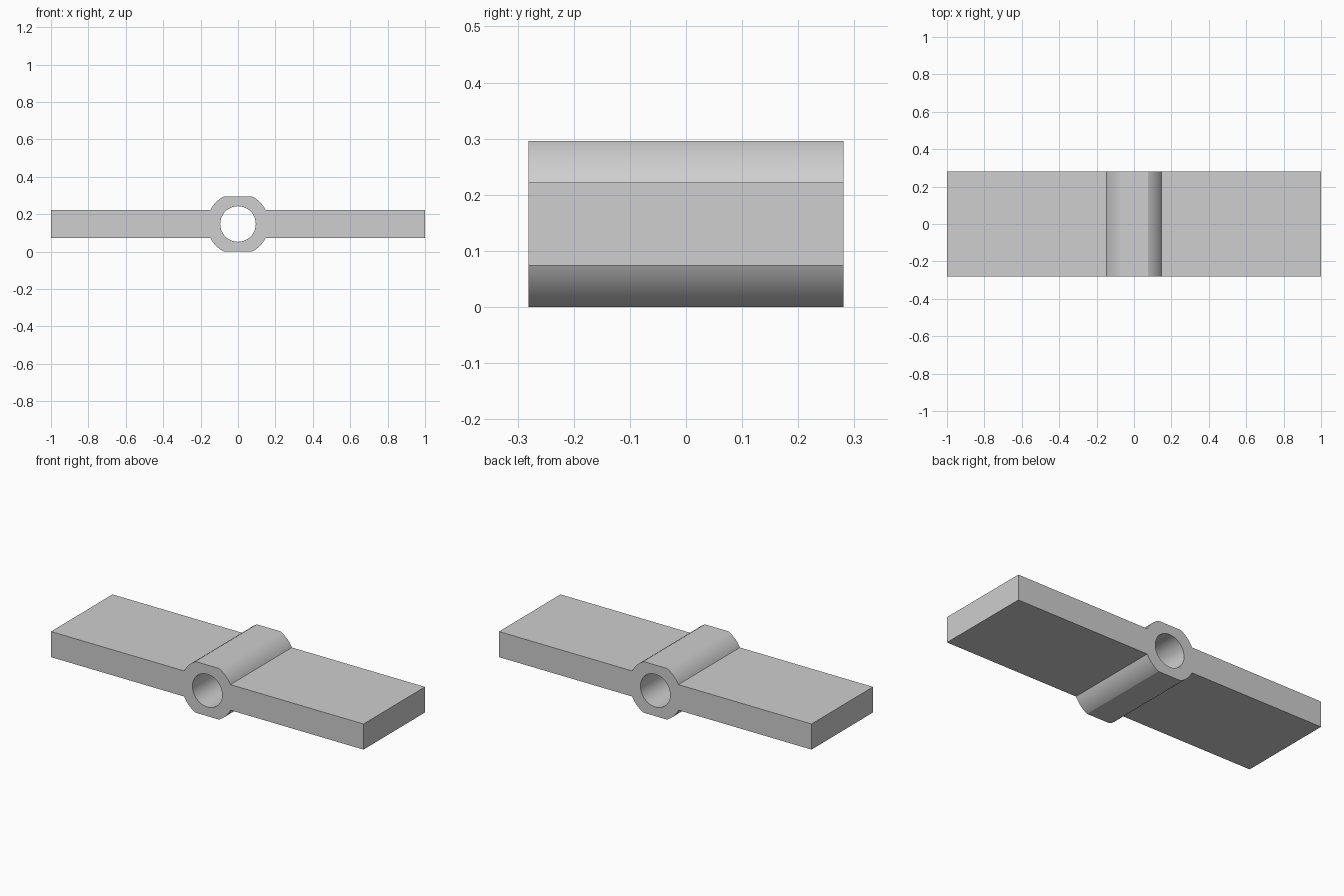
import bpy
import bmesh
from math import atan2, cos, sin, hypot, pi

if "Cube" in bpy.data.objects:
    bpy.data.objects.remove(bpy.data.objects["Cube"], do_unlink=True)

HALF_LENGTH = 1.0
HALF_DEPTH = 0.281
HUB = 0.148              # half height of the flat-topped hub
WING = HUB / 2           # half thickness of the wings
BORE = 0.095
HUB_RADIUS = hypot(HUB, WING)
ARC_STEPS = 12
BORE_STEPS = 64

grey = bpy.data.materials.new("light grey")
grey.use_nodes = True
colour = (0.62, 0.62, 0.62, 1)
grey.diffuse_color = colour
grey.node_tree.nodes["Principled BSDF"].inputs["Base Color"].default_value = colour

# Outline: one quarter, turned into a closed loop by mirroring
start, end = atan2(WING, HUB), atan2(HUB, WING)
angles = [start + (end - start) * i / ARC_STEPS for i in range(ARC_STEPS + 1)]
quarter = [(HALF_LENGTH, WING)]
quarter += [(HUB_RADIUS * cos(a), HUB_RADIUS * sin(a)) for a in angles]
upper = quarter + [(-x, z) for x, z in reversed(quarter)]
outline = upper + [(x, -z) for x, z in reversed(upper)]

# Round bore through the hub
turns = [2 * pi * i / BORE_STEPS for i in range(BORE_STEPS)]
bore = [(BORE * cos(a), BORE * sin(a)) for a in turns]

bm = bmesh.new()


def add_loop(points):
    verts = [bm.verts.new((x, -HALF_DEPTH, z + HUB)) for x, z in points]
    return [bm.edges.new((v, verts[i - 1])) for i, v in enumerate(verts)]


# Fill the front face around the bore, then extrude it to the back
edges = add_loop(outline) + add_loop(bore)
bmesh.ops.triangle_fill(bm, edges=edges, use_beauty=True, normal=(0, -1, 0))
result = bmesh.ops.extrude_face_region(bm, geom=bm.faces[:], use_keep_orig=True)
back = [g for g in result["geom"] if isinstance(g, bmesh.types.BMVert)]
bmesh.ops.translate(bm, verts=back, vec=(0, 2 * HALF_DEPTH, 0))
bmesh.ops.recalc_face_normals(bm, faces=bm.faces[:])

mesh = bpy.data.meshes.new("winged_hub")
bm.to_mesh(mesh)
bm.free()
mesh.materials.append(grey)
part = bpy.data.objects.new("winged_hub", mesh)
bpy.context.collection.objects.link(part)

# Smooth the arcs and bore, keep the flats crisp
bpy.ops.object.select_all(action="DESELECT")
part.select_set(True)
bpy.context.view_layer.objects.active = part
bpy.ops.object.shade_smooth_by_angle(angle=pi / 12)
